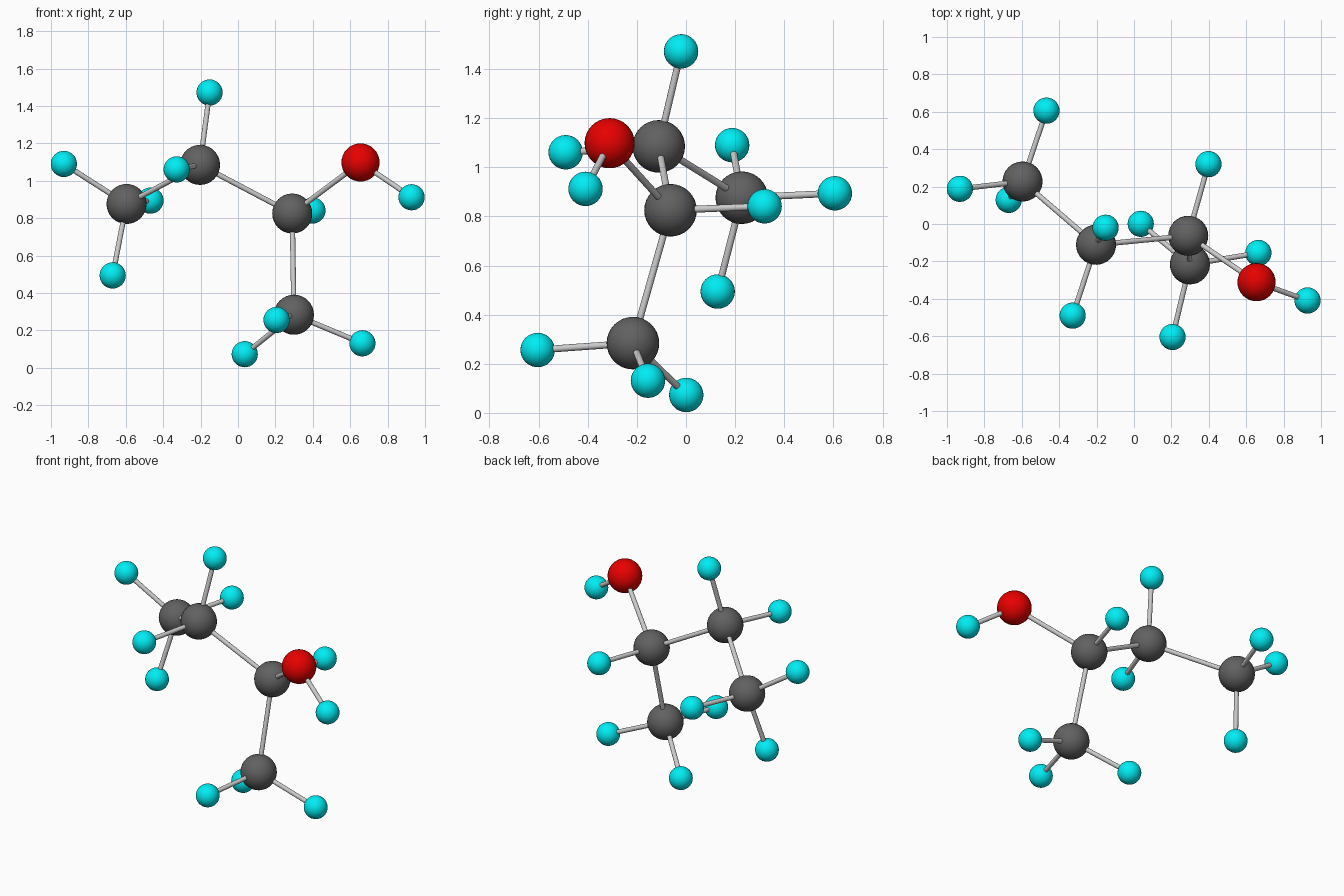
import bpy
from mathutils import Vector

if "Cube" in bpy.data.objects:
    bpy.data.objects.remove(bpy.data.objects["Cube"])


def material(name, color):
    m = bpy.data.materials.new(name)
    m.diffuse_color = (*color, 1)
    m.use_nodes = True
    m.node_tree.nodes["Principled BSDF"].inputs["Base Color"].default_value = m.diffuse_color
    return m


# Radius and material for each kind of atom
STYLE = {
    "carbon": (0.107, material("dark_grey", (0.12, 0.12, 0.12))),
    "oxygen": (0.102, material("red", (0.8, 0.0, 0.0))),
    "hydrogen": (0.070, material("cyan", (0.0, 0.85, 0.9))),
}
BOND_RADIUS = 0.014

# Heavy atom chain, each with the hydrogens attached to it
CHAIN = {
    "end_carbon": ("carbon", (-0.596, 0.227, 0.876),
                   [(-0.931, 0.188, 1.09), (-0.468, 0.606, 0.894), (-0.67, 0.129, 0.494)]),
    "inner_carbon": ("carbon", (-0.203, -0.111, 1.085),
                     [(-0.152, -0.02, 1.472), (-0.328, -0.49, 1.061)]),
    "hub_carbon": ("carbon", (0.29, -0.063, 0.825), [(0.398, 0.32, 0.841)]),
    "lower_carbon": ("carbon", (0.299, -0.216, 0.284),
                     [(0.036, 0.001, 0.073), (0.665, -0.155, 0.131), (0.206, -0.604, 0.256)]),
    "oxygen": ("oxygen", (0.655, -0.311, 1.098), [(0.928, -0.409, 0.912)]),
}
LINKS = [("end_carbon", "inner_carbon"), ("inner_carbon", "hub_carbon"),
         ("hub_carbon", "lower_carbon"), ("hub_carbon", "oxygen")]


def atom(name, kind, pos):
    radius, mat = STYLE[kind]
    bpy.ops.mesh.primitive_uv_sphere_add(segments=32, ring_count=16, radius=radius, location=pos)
    ob = bpy.context.object
    ob.name = name
    ob.data.materials.append(mat)
    bpy.ops.object.shade_smooth()


def bond(name, a, b):
    a, b = Vector(a), Vector(b)
    d = b - a
    bpy.ops.mesh.primitive_cylinder_add(vertices=16, radius=BOND_RADIUS, depth=d.length,
                                        location=(a + b) / 2,
                                        rotation=d.to_track_quat('Z', 'Y').to_euler())
    bpy.context.object.name = name
    bpy.ops.object.shade_smooth_by_angle()


# Atoms with their hydrogen bonds
for name, (kind, pos, hydrogens) in CHAIN.items():
    atom(name, kind, pos)
    for i, h in enumerate(hydrogens, 1):
        atom(f"{name}_hydrogen_{i}", "hydrogen", h)
        bond(f"{name}_hydrogen_bond_{i}", pos, h)

# Bonds along the chain
for a, b in LINKS:
    bond(f"{a}_to_{b}_bond", CHAIN[a][1], CHAIN[b][1])
